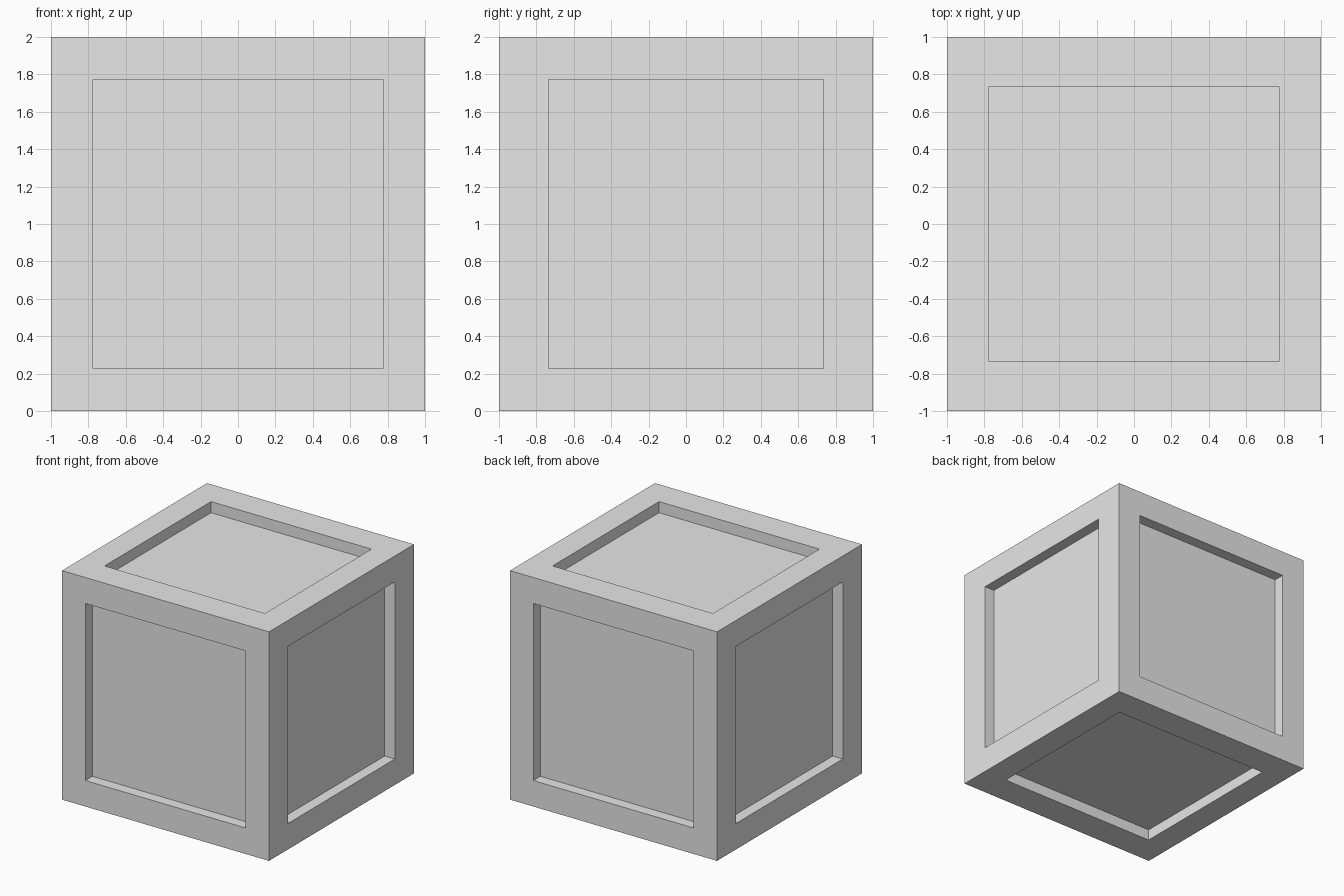
import bpy
import bmesh

cube = bpy.data.objects.get("Cube")
if cube:
    bpy.data.objects.remove(cube, do_unlink=True)

DEPTH = 0.097                 # how far each panel is sunk
PANEL = (0.775, 0.735, 0.773)  # half extents of the panels along x, y, z

# Single grey material
grey = bpy.data.materials.new("light grey")
grey.use_nodes = True
colour = (0.8, 0.8, 0.8, 1.0)
grey.diffuse_color = colour
grey.node_tree.nodes["Principled BSDF"].inputs["Base Color"].default_value = colour

# Solid block standing on the ground
bm = bmesh.new()
bmesh.ops.create_cube(bm, size=2)

# Frame and straight-walled recessed panel on every side
for face in list(bm.faces):
    normal = face.normal.copy()
    axis = max(range(3), key=lambda i: abs(normal[i]))
    bmesh.ops.inset_individual(bm, faces=[face], thickness=0.2)
    for v in face.verts:
        for i in range(3):
            if i != axis:
                v.co[i] = PANEL[i] if v.co[i] > 0 else -PANEL[i]
    panel = bmesh.ops.extrude_discrete_faces(bm, faces=[face])["faces"][0]
    bmesh.ops.translate(bm, verts=panel.verts, vec=-normal * DEPTH)

bmesh.ops.translate(bm, verts=bm.verts, vec=(0, 0, 1))
bmesh.ops.recalc_face_normals(bm, faces=bm.faces)

mesh = bpy.data.meshes.new("panelled_crate")
bm.to_mesh(mesh)
bm.free()
mesh.materials.append(grey)
crate = bpy.data.objects.new("panelled_crate", mesh)
bpy.context.collection.objects.link(crate)
